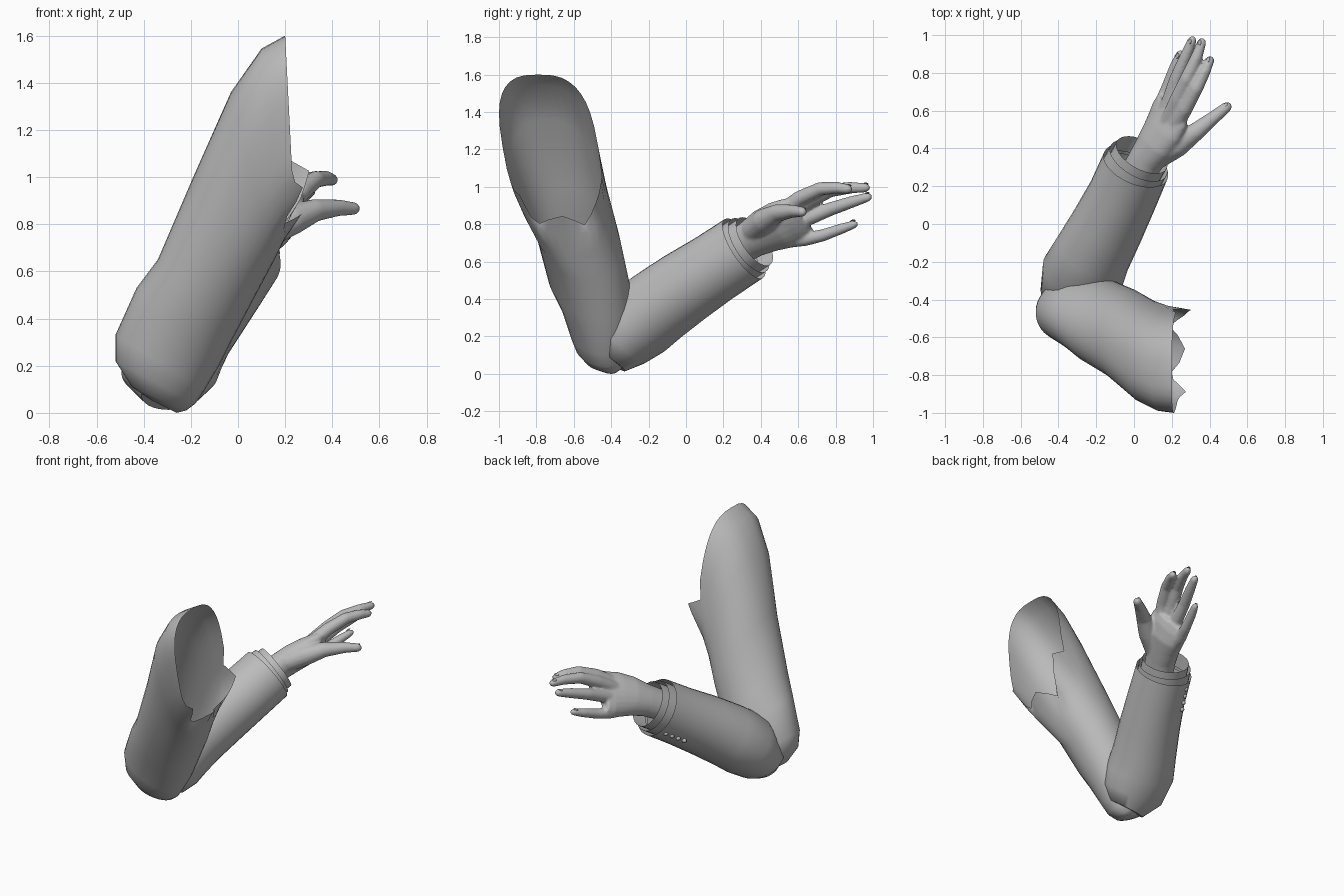
import bpy, bmesh
from math import sin, cos, pi, copysign
from mathutils import Vector as V

cube = bpy.data.objects.get("Cube")
if cube:
    bpy.data.objects.remove(cube)

grey = bpy.data.materials.new("plain_grey")
grey.use_nodes = True
grey.diffuse_color = (0.5, 0.5, 0.5, 1)
grey.node_tree.nodes["Principled BSDF"].inputs["Base Color"].default_value = (0.5, 0.5, 0.5, 1)


def loft(bm, rings, cap_start=False, cap_end=False):
    """Skin a list of equally sized rings of points."""
    loops = [[bm.verts.new(p) for p in ring] for ring in rings]
    n = len(loops[0])
    faces = []
    for a, b in zip(loops, loops[1:]):
        for i in range(n):
            j = (i + 1) % n
            faces.append(bm.faces.new((a[i], a[j], b[j], b[i])))
    if cap_start:
        faces.append(bm.faces.new(loops[0][::-1]))
    if cap_end:
        faces.append(bm.faces.new(loops[-1]))
    bmesh.ops.recalc_face_normals(bm, faces=faces)


def ellipse(c, u, v, n, power=1.0):
    """Ring of points; a power below one makes it squarer."""
    def soft(w):
        return copysign(abs(w) ** power, w)
    angles = [2 * pi * i / n for i in range(n)]
    return [c + u * soft(cos(a)) + v * soft(sin(a)) for a in angles]


def tube(bm, path, side, n=24, cap_start=False, cap_end=False):
    """Path entries: centre, radius along side, radius across it."""
    pts = [V(p[0]) for p in path]
    rings = []
    for i, (_, ru, rv) in enumerate(path):
        t = (pts[min(i + 1, len(pts) - 1)] - pts[max(i - 1, 0)]).normalized()
        u = (side - t * side.dot(t)).normalized()
        rings.append(ellipse(pts[i], u * ru, t.cross(u) * rv, n))
    loft(bm, rings, cap_start, cap_end)


def finish(bm, name):
    me = bpy.data.meshes.new(name)
    bm.to_mesh(me)
    bm.free()
    me.materials.append(grey)
    ob = bpy.data.objects.new(name, me)
    bpy.context.collection.objects.link(ob)
    bpy.ops.object.select_all(action='DESELECT')
    ob.select_set(True)
    bpy.context.view_layer.objects.active = ob
    bpy.ops.object.shade_smooth_by_angle(angle=0.9)
    return ob


# Upper sleeve rings: outer point, inner point, half depth, squareness
upper = [
    ((.20, -.79, 1.60), (.24, -.66, .82), .255, .7),
    ((.10, -.79, 1.545), (.20, -.63, .74), .255, .75),
    ((-.03, -.75, 1.36), (.15, -.59, .64), .245, .85),
    ((-.19, -.65, 1.00), (.07, -.51, .49), .222, .95),
    ((-.34, -.57, .65), (-.03, -.46, .30), .215, 1),
    ((-.43, -.51, .53), (-.08, -.44, .20), .197, 1),
    ((-.52, -.47, .33), (-.14, -.43, .10), .172, 1),
    ((-.52, -.46, .22), (-.18, -.42, .04), .15, 1),
    ((-.45, -.46, .11), (-.22, -.41, .01), .10, 1),
    ((-.37, -.44, .055), (-.26, -.40, .0), .05, 1),
]
rings = []
for a, b, h, power in upper:
    a, b = V(a), V(b)
    rings.append(ellipse((a + b) / 2, (a - b) / 2, V((0, h, 0)), 36, power))
# Torn edge on the inner, rear part of the opening
tears = {10: -.02, 11: .03, 12: .07, 13: .05, 14: .03, 15: -.01, 16: -.05, 17: -.01,
         18: .03, 19: 0, 20: -.04, 21: -.03, 22: .01, 23: .04, 24: .01}
for i, amount in tears.items():
    rings[0][i] += V((1, 0, .8)) * amount
bm = bmesh.new()
loft(bm, rings, cap_end=True)
finish(bm, "upper_sleeve")

# Forearm sleeve, open at the wrist
up = V((0, 0, 1))
axis = V((.42, .75, .50)).normalized()
end = V((.01, .31, .67))
bm = bmesh.new()
tube(bm, [((-.28, -.42, .08), .115, .13), ((-.29, -.36, .165), .175, .205),
          ((-.27, -.26, .275), .212, .22), ((-.215, -.15, .36), .207, .205),
          ((-.14, -.01, .46), .20, .195), ((-.06, .15, .565), .19, .185),
          (end, .188, .182)], up, 32, cap_start=True)
finish(bm, "forearm_sleeve")

# Two nested cuffs
for name, start, stop, r in (("outer_cuff", -.06, .035, .168), ("inner_cuff", -.03, .075, .15)):
    bm = bmesh.new()
    tube(bm, [(end + axis * start, r, r), (end + axis * stop, r, r)], up, 32)
    finish(bm, name)

# Row of sleeve buttons on the underside
out = V((-.6, .5, -.6))
out = (out - axis * out.dot(axis)).normalized()
for k in range(4):
    bm = bmesh.new()
    c = end - axis * (.06 + .05 * k) + out * .181
    tube(bm, [(c - out * .01, .014, .014), (c + out * .006, .014, .014),
              (c + out * .011, .008, .008)], axis, 10, True, True)
    finish(bm, "sleeve_button_%d" % (k + 1))

# Hand: palm and digits fused into one smooth skin
across = V((.60, 0, .80))
bm = bmesh.new()
tube(bm, [((.01, .25, .66), .10, .085), ((.07, .35, .72), .107, .086),
          ((.12, .43, .765), .13, .085), ((.165, .51, .795), .148, .078),
          ((.19, .58, .82), .15, .060), ((.205, .625, .84), .135, .042)],
     across, 24, True, True)
digits = {
    "index": [(.22, .53, .88), (.27, .61, .94), (.33, .72, .99), (.375, .81, .995), (.41, .885, .985)],
    "middle": [(.18, .54, .85), (.23, .66, .925), (.28, .77, .98), (.33, .88, .995), (.365, .98, .995)],
    "ring": [(.15, .54, .79), (.19, .66, .835), (.225, .77, .88), (.275, .89, .92), (.315, .99, .95)],
    "little": [(.11, .52, .71), (.145, .64, .72), (.18, .73, .74), (.215, .83, .775), (.25, .915, .805)],
    "thumb": [(.13, .36, .77), (.23, .42, .82), (.33, .49, .86), (.43, .57, .87), (.51, .635, .865)],
}
nails = []
for name, pts in digits.items():
    pts = [V(p) for p in pts]
    d = (pts[4] - pts[3]).normalized()
    k = {"thumb": 1.1, "little": .9}.get(name, 1)
    radii = [.06, .06, .044, .032] if name == "thumb" else [.045, .041, .037, .032]
    path = [(p, r * k, r * k) for p, r in zip(pts, radii)]
    path += [(pts[4] - d * .02, .025 * k, .025 * k), (pts[4] - d * .004, .017 * k, .017 * k),
             (pts[4] + d * .004, .007, .007)]
    tube(bm, path, across, 14, True, True)
    nails.append((name, pts[4] - d * .03, d))
hand = finish(bm, "hand")
remesh = hand.modifiers.new("fuse", 'REMESH')
remesh.mode = 'VOXEL'
remesh.voxel_size = .009
remesh.use_smooth_shade = True
soften = hand.modifiers.new("soften", 'SMOOTH')
soften.factor = .5
soften.iterations = 5

# Fingernails: thin rounded plates on the backs of the fingertips
for name, c, d in nails:
    back = V((-.2, .5, .8)) if name == "thumb" else V((-.45, -.1, .85))
    back = (back - d * back.dot(d)).normalized()
    wide = d.cross(back)
    bm = bmesh.new()
    base = c + d * .006 + back * .022
    loft(bm, [ellipse(base, d * .017, wide * .012, 12),
              ellipse(base + back * .004, d * .014, wide * .009, 12)], True, True)
    finish(bm, name + "_nail")
